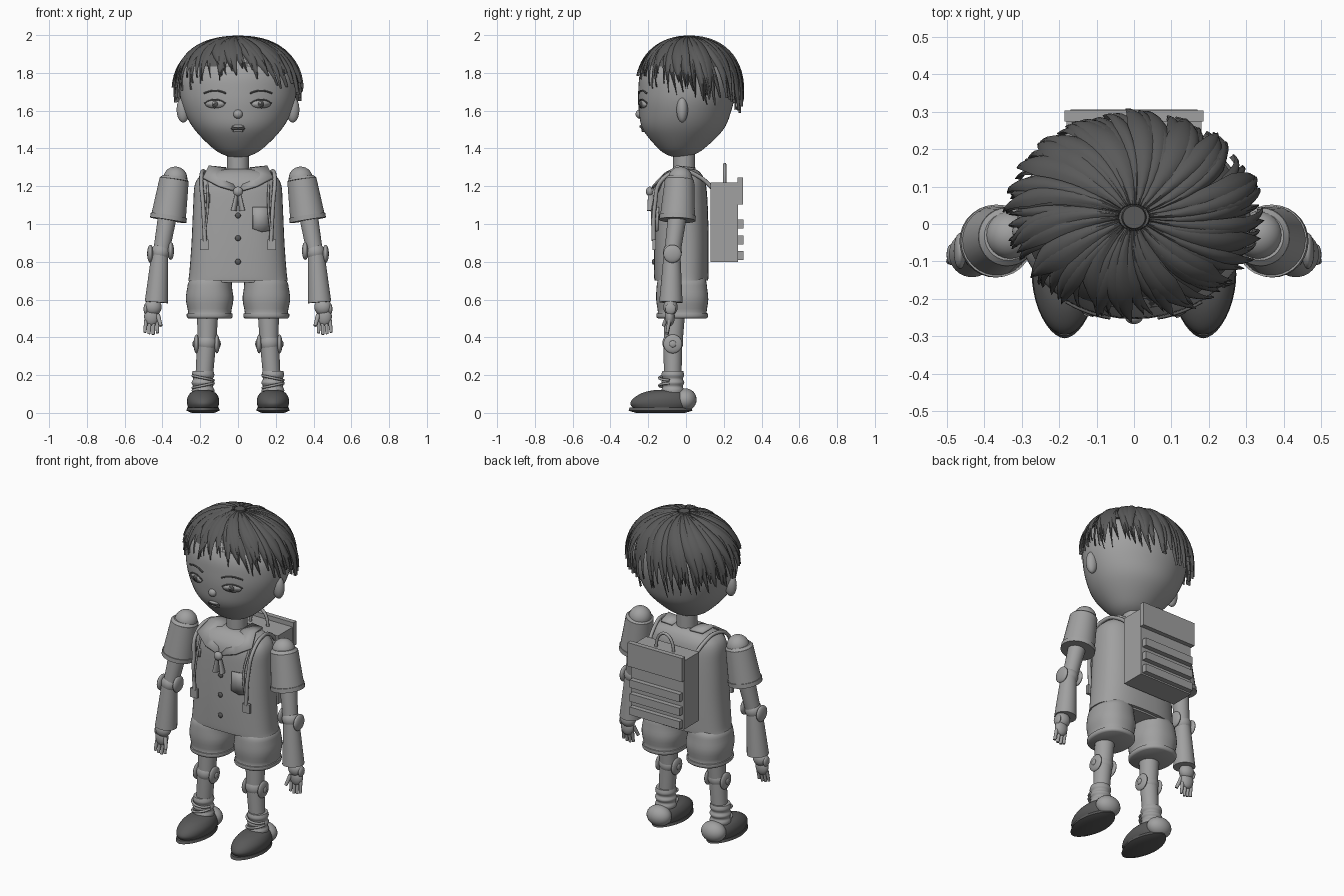
import bpy, bmesh, math, random
from mathutils import Vector

random.seed(4)
if "Cube" in bpy.data.objects:
    bpy.data.objects.remove(bpy.data.objects["Cube"])
made = []


def material(name, v):
    m = bpy.data.materials.new(name)
    m.use_nodes = True
    m.diffuse_color = (v, v, v, 1)
    m.node_tree.nodes["Principled BSDF"].inputs["Base Color"].default_value = (v, v, v, 1)
    return m


GREY = material("mid grey", 0.355)
DARK = material("dark grey", 0.1)


def keep(o, name, mat):
    o.name = name
    o.data.materials.append(mat)
    made.append(o)
    return o


def from_bmesh(bm, name, mat, fix=True):
    if fix:
        bmesh.ops.recalc_face_normals(bm, faces=bm.faces)
    me = bpy.data.meshes.new(name)
    bm.to_mesh(me)
    bm.free()
    o = bpy.data.objects.new(name, me)
    bpy.context.collection.objects.link(o)
    return keep(o, name, mat)


def dense(rings, k=5):
    """Catmull-Rom refinement of a ring list."""
    out = []
    for i in range(len(rings) - 1):
        a, b, c, d = [rings[min(max(i + j, 0), len(rings) - 1)] for j in (-1, 0, 1, 2)]
        for s in range(k):
            t = s / k
            out.append(tuple(q + t / 2 * (r - p + t * (2*p - 5*q + 4*r - e + t * (3*(q - r) + e - p)))
                             for p, q, r, e in zip(a, b, c, d)))
    return out + [rings[-1]]


def loft(name, rings, mat, n=40, power=2):
    """Skin over horizontal oval rings (x, y, z, rx, ry)."""
    bm = bmesh.new()
    loops = []
    for x, y, z, rx, ry in rings:
        loop = []
        for i in range(n):
            c, s = math.cos(math.tau * i / n), math.sin(math.tau * i / n)
            loop.append(bm.verts.new((x + rx * math.copysign(abs(c) ** (2 / power), c),
                                      y + ry * math.copysign(abs(s) ** (2 / power), s), z)))
        loops.append(loop)
    for a, b in zip(loops, loops[1:]):
        for i in range(n):
            j = (i + 1) % n
            bm.faces.new((a[i], a[j], b[j], b[i]))
    bm.faces.new(loops[0])
    bm.faces.new(loops[-1])
    return from_bmesh(bm, name, mat)


def front_y(rings, x, z, power):
    """Front surface depth of a loft at x, z."""
    for a, b in zip(rings, rings[1:]):
        if a[2] <= z <= b[2]:
            t = (z - a[2]) / (b[2] - a[2])
            _, y, _, rx, ry = [p + (q - p) * t for p, q in zip(a, b)]
            return y - ry * max(0, 1 - abs(x / rx) ** power) ** (1 / power)


def patch(name, rings, power, outline, mat, lift=0.004):
    """Thin plate lying on the front of a loft, outline in x, z."""
    bm = bmesh.new()
    n = len(outline)
    mid = (sum(p[0] for p in outline) / n, sum(p[1] for p in outline) / n)
    vs = [bm.verts.new((x, front_y(rings, x, z, power) - lift, z)) for x, z in [*outline, mid]]
    for i in range(n):
        bm.faces.new((vs[i], vs[(i + 1) % n], vs[n]))
    o = from_bmesh(bm, name, mat)
    sol = o.modifiers.new("thickness", "SOLIDIFY")
    sol.thickness, sol.offset = 0.008, 0


def oval(x, z, rx, rz, n=16):
    return [(x + rx * math.cos(math.tau * i / n), z + rz * math.sin(math.tau * i / n)) for i in range(n)]


def ball(name, loc, size, mat=GREY):
    bpy.ops.mesh.primitive_uv_sphere_add(segments=24, ring_count=14, radius=1, location=loc)
    o = bpy.context.object
    o.scale = size if isinstance(size, tuple) else (size,) * 3
    return keep(o, name, mat)


def rod(name, a, b, ra, rb, mat=GREY):
    a, b = Vector(a), Vector(b)
    bpy.ops.mesh.primitive_cone_add(vertices=28, radius1=ra, radius2=rb,
                                    depth=(b - a).length, location=(a + b) / 2)
    o = bpy.context.object
    o.rotation_euler = (b - a).to_track_quat("Z", "Y").to_euler()
    return keep(o, name, mat)


def box(name, loc, size):
    bpy.ops.mesh.primitive_cube_add(size=1, location=loc)
    bpy.context.object.scale = size
    keep(bpy.context.object, name, GREY)


def tube(name, points, r, mat=GREY):
    cu = bpy.data.curves.new(name, "CURVE")
    cu.dimensions, cu.bevel_depth, cu.bevel_resolution = "3D", r, 2
    cu.use_fill_caps = True
    sp = cu.splines.new("BEZIER")
    sp.bezier_points.add(len(points) - 1)
    for bp, p in zip(sp.bezier_points, points):
        bp.co, bp.handle_left_type, bp.handle_right_type = p, "AUTO", "AUTO"
    bpy.context.collection.objects.link(bpy.data.objects.new(name, cu))
    cu.materials.append(mat)


# Head and face
head = dense([(0, -.03, 1.352, .01, .01), (0, -.03, 1.362, .065, .06), (0, -.025, 1.4, .132, .122),
              (0, -.015, 1.5, .23, .213), (0, -.005, 1.6, .286, .245), (0, .005, 1.7, .31, .258),
              (0, .01, 1.8, .3, .25), (0, .01, 1.9, .22, .19), (0, .01, 1.96, .06, .06)])
loft("head", head, GREY, 48)
rod("neck", (0, -.01, 1.25), (0, -.01, 1.4), .058, .058)
ball("nose", (0, -.245, 1.582), (.025, .022, .024))
patch("mouth", head, 2, oval(0, 1.506, .036, .012), DARK)
for z, w in ((1.517, .032), (1.494, .032)):
    ball("lip", (0, front_y(head, 0, z, 2) - .002, z), (w, .01, .008))
for s in (-1, 1):
    patch("eye", head, 2, oval(s * .122, 1.634, .05, .021), GREY)
    patch("iris", head, 2, oval(s * .122, 1.635, .015, .018), DARK, .008)
    patch("iris_shine", head, 2, oval(s * .122 - .005, 1.64, .006, .006), GREY, .012)
    for name, z, w, rise, r in (("eyelid", 1.639, .056, .02, .0035), ("eyebrow", 1.692, .058, .014, .0045)):
        arc = [(s * .122 + w * t, z + rise * (1 - t * t)) for t in (-1, -.5, 0, .5, 1)]
        tube(name, [(x, front_y(head, x, h, 2) - .003, h) for x, h in arc], r, DARK)
    ball("ear", (s * .29, -.02, 1.605), (.035, .03, .068))

# Hair: cap, swirling tapered locks and crown button
CZ, RX, RY, RZ, CY = 1.69, .35, .288, .302, .018


def dome(phi):
    """Squarish dome profile: radius and height factors, straight below its rim."""
    c = math.cos(phi)
    radius = math.sin(min(phi, math.pi / 2)) ** .88
    return radius, c ** .88 if c > 0 else c


loft("hair_cap", [(0, CY, CZ + RZ * .95 * dome(a / 10)[1], RX * .94 * dome(a / 10)[0], RY * .94 * dome(a / 10)[0])
                  for a in range(11, 0, -1)], DARK)


def lock(bm, start, half, tip_z, twist, size):
    end = math.acos(max(-1, (tip_z - CZ) / RZ))
    rows, steps = [], 14
    for i in range(steps + 1):
        t = i / steps
        radius, height = dome(.09 + (end - .09) * t)
        width = half * min(1, 2.2 * (1 - t) + .03)
        row = []
        for u in (-1, -.5, 0, .5, 1):
            th = start + twist * t + width * u
            k = size * (.965 + .06 * (1 - u * u) * (1 - .5 * t) + .018 * u)
            row.append(bm.verts.new((RX * k * radius * math.cos(th), CY + RY * k * radius * math.sin(th),
                                     CZ + RZ * (.5 + .5 * k) * height)))
        rows.append(row)
    for a, b in zip(rows, rows[1:]):
        for j in range(4):
            bm.faces.new((a[j], b[j], b[j + 1], a[j + 1]))


bm = bmesh.new()
for count, size, lift in ((42, .97, -.005), (32, .99, 0), (24, 1.005, .02)):
    for i in range(count):
        th = math.tau * (i + random.uniform(-.3, .3)) / count
        twist = random.uniform(.1, .55)
        front = -math.sin(th + twist)
        tip = 1.685 + (.09 if front > 0 else .065) * front + lift + random.uniform(-.035, .04)
        lock(bm, th, math.pi / count * random.uniform(.95, 1.35), tip, twist, size * random.uniform(.99, 1.01))
from_bmesh(bm, "hair_locks", DARK, False)
rod("hair_crown", (0, CY, 1.97), (0, CY, 1.998), .034, .03, DARK)

# Shirt
shirt = dense([(0, -.025, .7, .264, .142), (0, -.025, .74, .258, .144), (0, -.025, .9, .246, .145),
               (0, -.025, 1.1, .237, .14), (0, -.025, 1.21, .228, .13), (0, -.02, 1.26, .19, .105),
               (0, -.015, 1.285, .12, .075), (0, -.01, 1.292, .06, .05)], 4)
P = 2.6
loft("shirt", shirt, GREY, 48, P)
for z in (1.045, .925, .8):
    ball("button", (0, front_y(shirt, 0, z, P) - .002, z), (.015, .009, .015), DARK)
patch("shirt_pocket", shirt, P, [(.078, 1.09), (.126, 1.09), (.174, 1.09), (.174, 1.03), (.174, .965),
                                 (.126, .958), (.078, .975), (.078, 1.03)], GREY, .009)
patch("name_tab", shirt, P, [(-.18, 1.16), (-.15, 1.16), (-.15, 1.11), (-.18, 1.11)], GREY, .008)

# Sailor collar and scarf
for s in (-1, 1):
    bm = bmesh.new()
    pts = [(0, -.185, 1.175), (.1, -.178, 1.205), (.185, -.135, 1.25), (.155, -.05, 1.31), (.14, .04, 1.298),
           (.06, .05, 1.3), (.06, -.06, 1.295), (.045, -.13, 1.24)]
    v = [bm.verts.new((s * x, y, z)) for x, y, z in pts]
    for f in ((0, 1, 7), (1, 2, 6, 7), (2, 3, 6), (3, 4, 5, 6)):
        bm.faces.new([v[i] for i in f])
    o = from_bmesh(bm, "collar_flap", GREY)
    o.modifiers.new("thickness", "SOLIDIFY").thickness = .012
    rod("scarf_tail", (s * .005, -.187, 1.17), (s * .022, -.182, 1.07), .014, .024).scale.y = .6
ball("scarf_knot", (0, -.192, 1.172), (.026, .02, .026))

# Backpack
box("pack_body", (0, .203, 1.01), (.36, .146, .42))
box("pack_flap", (0, .288, 1.175), (.37, .03, .145))
for z in (1.0, .915, .833):
    box("pack_rib", (0, .288, z), (.34, .035, .048))
tube("pack_handle", [(.06 * math.cos(a * math.pi / 6), .205, 1.215 + .1 * math.sin(a * math.pi / 6))
                     for a in range(7)], .009)
for s in (-1, 1):
    tube("shoulder_strap", [(s * .15, .16, 1.17), (s * .17, .07, 1.25), (s * .185, -.02, 1.28),
                            (s * .195, -.13, 1.23), (s * .185, -.165, 1.1), (s * .175, -.172, .91)], .011)
    tube("strap_cord", [(s * .165, -.12, 1.24), (s * .16, -.175, 1.1), (s * .178, -.175, .93)], .006)
    box("strap_tab", (s * .178, -.168, .89), (.045, .018, .055))

# Arms
for s in (-1, 1):
    ball("shoulder", (s * .332, -.03, 1.24), .064)
    rod("sleeve", (s * .368, -.045, 1.035), (s * .338, -.034, 1.235), .093, .078)
    rod("sleeve_shoulder", (s * .338, -.034, 1.235), (s * .336, -.033, 1.25), .078, .064)
    rod("sleeve_cuff", (s * .37, -.046, 1.02), (s * .366, -.045, 1.045), .097, .097)
    rod("upper_arm", (s * .372, -.045, 1.05), (s * .405, -.07, .86), .05, .043)
    ball("elbow", (s * .41, -.072, .85), .05)
    for d in (-1, 1):
        ball("elbow_cap", (s * .41 + d * .054, -.072, .85 - d * s * .008), (.017, .048, .048))
    rod("forearm", (s * .414, -.074, .835), (s * .432, -.08, .585), .045, .062)
    ball("wrist", (s * .45, -.082, .56), (.046, .038, .045))
    ball("palm", (s * .457, -.085, .51), (.04, .026, .05))
    ball("wrist_pin", (s * .488, -.082, .55), (.012, .028, .03))
    for i in range(4):
        x = .427 + i * .02
        rod("finger", (s * x, -.088, .49), (s * (x + .002 * i), -.1, .412 + .008 * abs(i - 1.3)), .0105, .008)
    rod("thumb", (s * .425, -.095, .52), (s * .408, -.12, .46), .012, .009)

# Shorts, legs and shoes
loft("hips", [(0, -.022, .69, .2, .12), (0, -.022, .76, .23, .13)], GREY, 40, P)
for s in (-1, 1):
    x, xs = s * .15, s * .185
    loft("shorts_leg", dense([(x, -.02, .5, .113, .128), (x, -.02, .508, .121, .136), (x, -.02, .526, .121, .136),
                              (x, -.02, .534, .114, .129), (x, -.02, .6, .126, .138), (x, -.022, .66, .119, .134),
                              (s * .145, -.022, .7, .112, .128), (s * .12, -.022, .74, .085, .11)], 3), GREY, 36, 2.3)
    rod("thigh", (s * .165, -.068, .37), (s * .16, -.06, .55), .05, .057)
    ball("knee", (s * .166, -.07, .37), .055)
    for d in (-1, 1):
        ball("knee_cap", (s * .166 + d * .054, -.07, .365), (.015, .05, .05))
        ball("knee_rivet", (s * .166 + d * .068, -.07, .365), (.007, .018, .018))
    rod("shin", (s * .182, -.07, .15), (s * .168, -.07, .35), .045, .05)
    loft("sock", dense([(xs, -.07, z, r, r) for z, r in
                        ((.09, .056), (.12, .06), (.14, .053), (.16, .061), (.18, .053), (.2, .06), (.222, .055))], 4), GREY)
    for i, z in enumerate((.145, .185)):
        lace = [(xs + .057 * math.cos(a), -.075 - .066 * math.sin(a), z + (-1) ** i * .012 * math.cos(a))
                for a in (.2, .8, 1.57, 2.3, 2.9)]
        tube("ankle_lace", lace, .007)
    loft("shoe_sole", [(xs, -.135, 0, .06, .13), (xs, -.135, .012, .088, .17), (xs, -.135, .028, .084, .163)], DARK, 40, 1.8)
    loft("shoe", dense([(xs, -.13, .024, .077, .15), (xs, -.13, .05, .085, .165), (xs, -.125, .08, .083, .15),
                        (xs, -.11, .108, .064, .115), (xs, -.1, .122, .03, .06)], 4), DARK)
    ball("heel", (xs, -.004, .07), (.075, .06, .06))

# Smooth shading with crisp edges
bpy.ops.object.select_all(action="DESELECT")
for o in made:
    o.select_set(True)
bpy.context.view_layer.objects.active = made[0]
bpy.ops.object.shade_smooth_by_angle(angle=math.radians(40))
